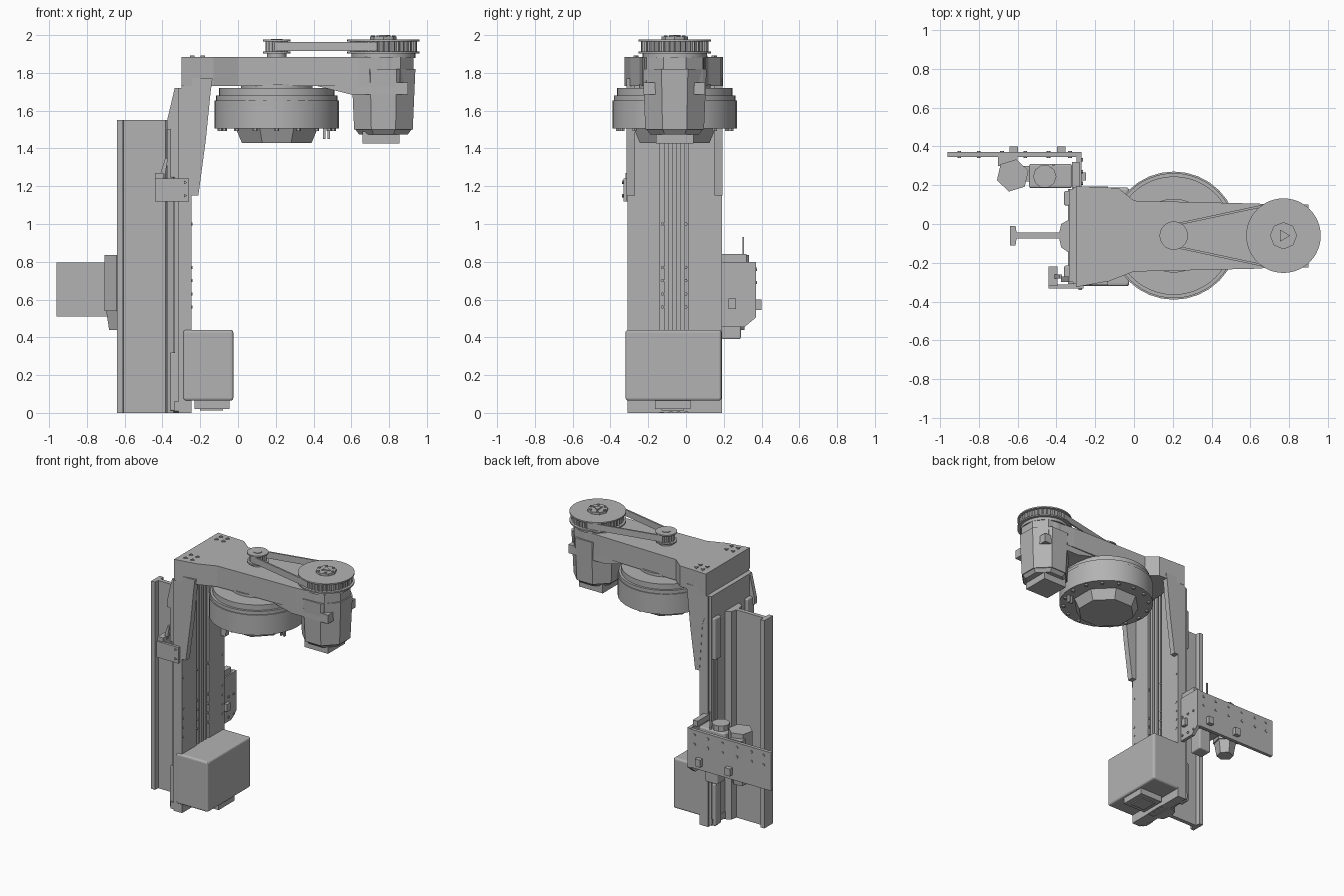
import bpy, bmesh, math

cube = bpy.data.objects.get("Cube")
if cube:
    bpy.data.objects.remove(cube, do_unlink=True)

grey = bpy.data.materials.new("machine_grey")
grey.use_nodes = True
grey.diffuse_color = (0.45, 0.45, 0.45, 1)
grey.node_tree.nodes["Principled BSDF"].inputs["Base Color"].default_value = (0.45, 0.45, 0.45, 1)

PLACE = {"x": lambda a, b, h: (h, a, b),
         "y": lambda a, b, h: (a, h, b),
         "z": lambda a, b, h: (a, b, h)}


def prism(name, pts, lo, hi, axis="z", taper=1.0, bevel=0.0, smooth=False):
    """Extrude a 2D outline along an axis; taper scales the high end."""
    ca = sum(p[0] for p in pts) / len(pts)
    cb = sum(p[1] for p in pts) / len(pts)
    put = PLACE[axis]
    bm = bmesh.new()
    low = [bm.verts.new(put(a, b, lo)) for a, b in pts]
    high = [bm.verts.new(put(ca + (a - ca) * taper, cb + (b - cb) * taper, hi)) for a, b in pts]
    bm.faces.new(low)
    bm.faces.new(high)
    for i in range(len(pts)):
        j = (i + 1) % len(pts)
        bm.faces.new((low[i], low[j], high[j], high[i]))
    bmesh.ops.recalc_face_normals(bm, faces=bm.faces)
    mesh = bpy.data.meshes.new(name)
    bm.to_mesh(mesh)
    bm.free()
    mesh.materials.append(grey)
    obj = bpy.data.objects.new(name, mesh)
    bpy.context.collection.objects.link(obj)
    if bevel:
        mod = obj.modifiers.new("rounding", "BEVEL")
        mod.width = bevel
        mod.segments = 3
    if smooth:
        bpy.ops.object.select_all(action="DESELECT")
        obj.select_set(True)
        bpy.context.view_layer.objects.active = obj
        bpy.ops.object.shade_smooth_by_angle(angle=math.radians(30))
    return obj


def box(name, x, y, z, bevel=0.0):
    pts = [(x[0], y[0]), (x[1], y[0]), (x[1], y[1]), (x[0], y[1])]
    return prism(name, pts, z[0], z[1], bevel=bevel)


def ngon(a, b, r, n, turn=0.0):
    return [(a + r * math.cos(turn + math.tau * i / n),
             b + r * math.sin(turn + math.tau * i / n)) for i in range(n)]


def disc(name, a, b, r, lo, hi, n=48, axis="z", taper=1.0, turn=0.0):
    return prism(name, ngon(a, b, r, n, turn), lo, hi, axis, taper, smooth=n > 16)


MID = -0.06          # centre line of the machine in y
GEAR, HEAD = 0.205, 0.77   # x of the gearbox and the motor axes

# Vertical I-beam
beam = [(-0.64, -0.11), (-0.61, -0.11), (-0.605, -0.075), (-0.385, -0.075),
        (-0.375, -0.12), (-0.34, -0.145), (-0.30, -0.145), (-0.30, 0.02),
        (-0.34, 0.02), (-0.375, 0.0), (-0.385, -0.045), (-0.605, -0.045),
        (-0.61, -0.01), (-0.64, -0.01)]
prism("upright_beam", beam, 0, 1.55)

# Sliding column with a grooved face
box("column_core", (-0.335, -0.265), (-0.30, 0.18), (0.01, 1.72))
for side, y in (("right", (-0.31, -0.14)), ("left", (0.01, 0.19))):
    box(f"column_plate_{side}", (-0.315, -0.245), y, (0.0, 1.72))
for i, y in enumerate((-0.105, -0.06, -0.02)):
    box(f"column_rib_{i}", (-0.27, -0.25), (y - 0.012, y + 0.012), (0.0, 1.72))
for y in (-0.29, -0.125, 0.0, 0.17):
    for z in (0.56, 0.63, 0.7, 0.77, 1.0):
        disc("column_bolt", y, z, 0.009, -0.25, -0.242, 6, "x")

# Bearing blocks behind the column
for side, y in (("right", (-0.295, -0.215)), ("left", (0.095, 0.17))):
    for level, z in (("lower", 0.01), ("upper", 1.245)):
        box(f"bearing_{level}_{side}", (-0.36, -0.30), y, (z, z + 0.31), 0.008)
    box(f"guide_strip_{side}", (-0.345, -0.31), (y[0] + 0.02, y[1] - 0.02), (0.0, 1.55))
prism("rear_blade", [(-0.375, 1.55), (-0.335, 1.72), (-0.325, 1.72), (-0.325, 1.5), (-0.375, 1.5)],
      -0.30, -0.27, "y")

# Drive box at the foot
box("drive_box", (-0.29, -0.025), (-0.32, 0.188), (0.065, 0.44), 0.014)
box("drive_box_foot", (-0.23, -0.045), (-0.165, 0.025), (0.02, 0.07))
box("drive_box_foot_inner", (-0.20, -0.08), (-0.13, -0.01), (0.012, 0.02))
prism("base_plate", [(-0.31, 0.06), (-0.31, 0.01), (-0.27, 0.0), (0.0, 0.005), (0.18, 0.025), (0.18, 0.06)],
      -0.34, -0.245, "x")

# Horizontal arm
arm = [(-0.30, -0.325), (-0.13, -0.295), (0.0, -0.245), (0.64, -0.23), (0.86, -0.21),
       (0.93, -0.12), (0.93, 0.0), (0.86, 0.09), (0.64, 0.105), (0.0, 0.12),
       (-0.08, 0.185), (-0.30, 0.195)]
prism("arm", arm, 1.73, 1.885)
prism("arm_nose", [(0.42, 1.73), (0.6, 1.685), (0.9, 1.685), (0.9, 1.75), (0.42, 1.75)], -0.225, 0.10, "y")
leg = [(-0.30, 1.77), (-0.135, 1.77), (-0.145, 1.7), (-0.17, 1.45), (-0.21, 1.15),
       (-0.245, 1.15), (-0.27, 1.5), (-0.30, 1.6)]
for side, lo, hi in (("right", -0.315, -0.27), ("left", 0.15, 0.192)):
    prism(f"arm_leg_{side}", leg, lo, hi, "y")
box("leg_back_panel", (-0.30, -0.27), (-0.315, 0.192), (1.56, 1.75))
for x in (-0.245, -0.19):
    for y in (-0.265, -0.205, 0.10, 0.15):
        disc("arm_bolt", x, y, 0.016, 1.88, 1.892, 3)

# Gearbox drum below the arm
disc("gear_cover", GEAR, MID, 0.305, 1.675, 1.72)
disc("gear_drum", GEAR, MID, 0.322, 1.53, 1.68)
disc("gear_rim", GEAR, MID, 0.33, 1.505, 1.655, 32)
disc("gear_spacer", GEAR, MID, 0.19, 1.71, 1.74)
disc("gear_cap", GEAR, MID, 0.20, 1.43, 1.51, 8, taper=1.18, turn=math.pi / 8)
for a, b in ngon(GEAR, MID, 0.30, 16):
    disc("rim_bolt", a, b, 0.013, 1.492, 1.51, 6)
for x in (0.45, 0.475):
    box("drain_pin", (x, x + 0.012), (-0.15, -0.13), (1.45, 1.51))

# Motor at the end of the arm
disc("motor_body", HEAD, MID, 0.168, 1.50, 1.82, 8, taper=1.09, turn=math.pi / 8)
disc("motor_bottom", HEAD, MID, 0.14, 1.475, 1.505, 8, taper=1.18, turn=math.pi / 8)
box("motor_plug", (0.66, 0.855), (-0.16, 0.04), (1.425, 1.49))
disc("motor_collar", HEAD, MID, 0.16, 1.80, 1.895, 24)

# Pulleys and belt on top
for label, x, r, teeth in (("small", GEAR, 0.073, 16), ("large", HEAD, 0.192, 40)):
    core = r - 0.022
    disc(f"{label}_pulley_core", x, MID, core, 1.88, 1.97, 32)
    disc(f"{label}_pulley_lower_rim", x, MID, r, 1.902, 1.912)
    disc(f"{label}_pulley_upper_rim", x, MID, r, 1.966, 1.976)
    for i, (a, b) in enumerate(ngon(x, MID, core, teeth)):
        disc(f"{label}_pulley_tooth", a, b, 0.008, 1.91, 1.968, 4, turn=math.tau * i / teeth)
disc("large_pulley_hub", HEAD, MID, 0.07, 1.97, 1.992, 8)
disc("large_pulley_shaft", HEAD, MID, 0.035, 1.985, 2.0, 3)
disc("small_pulley_shaft", GEAR, MID, 0.03, 1.97, 1.98, 12)
for a, b in ngon(HEAD, MID, 0.055, 6):
    disc("hub_bolt", a, b, 0.01, 1.99, 1.998, 6)
for sign in (-1, 1):
    nx, ny = -0.19, 0.982 * sign
    run = [(c + r * nx, MID + r * ny) for c, r in
           ((GEAR, 0.048), (HEAD, 0.166), (HEAD, 0.178), (GEAR, 0.06))]
    prism("belt_run", run, 1.915, 1.963)

# Side bracket at the back
box("bracket_plate", (-0.96, -0.27), (0.345, 0.37), (0.51, 0.795))
prism("bracket_web", [(0.18, 0.455), (0.31, 0.455), (0.37, 0.505), (0.37, 0.80), (0.18, 0.80)],
      -0.295, -0.27, "x")
for x in (-0.90, -0.80, -0.68, -0.56, -0.44, -0.33):
    for z in (0.69, 0.76):
        disc("bracket_bolt", x, z, 0.01, 0.34, 0.376, 6, "y")
for x in (-0.62, -0.375):
    box("bracket_clamp", (x - 0.022, x + 0.022), (0.365, 0.40), (0.545, 0.60))
box("web_clamp", (-0.275, -0.247), (0.225, 0.265), (0.55, 0.605))
for y in (0.21, 0.27, 0.33):
    for z in (0.49, 0.64):
        disc("web_bolt", y, z, 0.009, -0.272, -0.263, 6, "x")

# Small drive held by the bracket
disc("side_motor", -0.625, 0.25, 0.085, 0.54, 0.835, 6, turn=0.3)
disc("side_motor_tip", -0.625, 0.25, 0.06, 0.44, 0.55, 6, turn=0.3, taper=1.3)
box("side_motor_mount", (-0.70, -0.60), (0.30, 0.35), (0.54, 0.80))
box("side_gearbox", (-0.54, -0.32), (0.185, 0.31), (0.55, 0.80), 0.01)
disc("side_gearbox_port", -0.46, 0.245, 0.06, 0.78, 0.84, 10)
box("side_gearbox_link", (-0.62, -0.32), (0.22, 0.30), (0.60, 0.70))
box("side_mount_rail", (-0.32, -0.28), (0.18, 0.32), (0.80, 0.84))
box("side_outlet", (-0.46, -0.36), (0.19, 0.29), (0.39, 0.56), 0.01)
box("side_antenna", (-0.42, -0.41), (0.298, 0.308), (0.80, 0.93))

# Sensor bracket at the front
box("sensor_plate", (-0.44, -0.26), (-0.332, -0.312), (1.12, 1.24))
box("sensor_block", (-0.44, -0.395), (-0.32, -0.22), (1.12, 1.27))
prism("sensor_lever", [(-0.41, 1.27), (-0.385, 1.35), (-0.37, 1.35), (-0.39, 1.24)], -0.28, -0.26, "y")
for z in (1.15, 1.22):
    disc("sensor_bolt", -0.28, z, 0.011, -0.34, -0.33, 3, "y")
